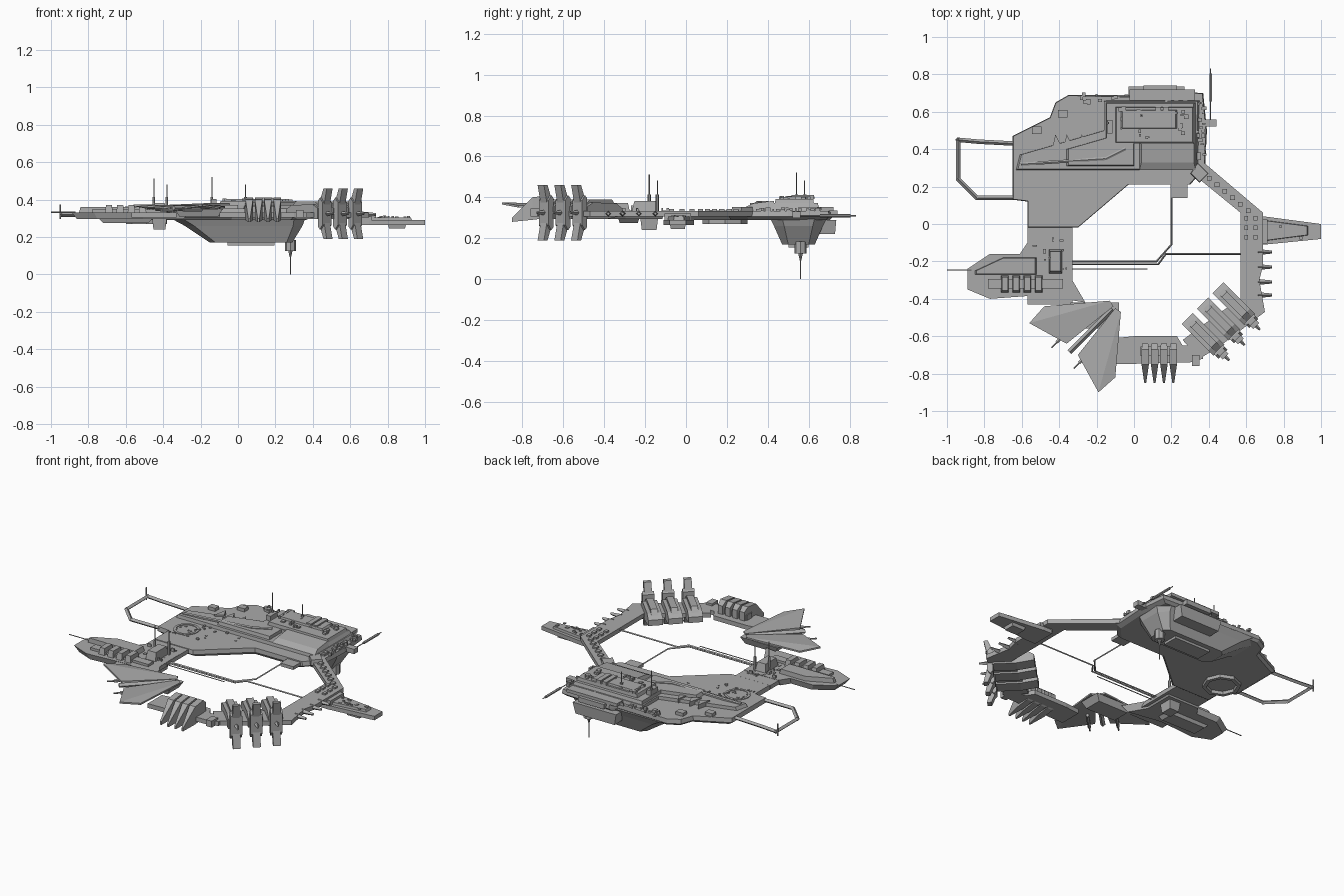
import bpy, bmesh, math, random
from mathutils import Vector, Matrix

if "Cube" in bpy.data.objects:
    bpy.data.objects.remove(bpy.data.objects["Cube"])
random.seed(4)

hull_grey = bpy.data.materials.new("hull_grey")
hull_grey.use_nodes = True
hull_grey.diffuse_color = (.4, .4, .4, 1)
shader = hull_grey.node_tree.nodes["Principled BSDF"]
shader.inputs["Base Color"].default_value = hull_grey.diffuse_color

# Shared heights: underside and top of the flat frame, and the roof levels
UNDER, FRAME, DECK = .305, .32, .332
HOUSE, BRIDGE, ROOF = .352, .372, .392


def finish(name, bm):
    bmesh.ops.recalc_face_normals(bm, faces=bm.faces)
    mesh = bpy.data.meshes.new(name)
    bm.to_mesh(mesh)
    bm.free()
    mesh.materials.append(hull_grey)
    bpy.context.collection.objects.link(bpy.data.objects.new(name, mesh))


def loft(name, *layers):
    """Skin matching rings of points and cap both ends."""
    bm = bmesh.new()
    rings = [[bm.verts.new(point) for point in layer] for layer in layers]
    for low, high in zip(rings, rings[1:]):
        for i in range(len(low)):
            bm.faces.new((low[i - 1], low[i], high[i], high[i - 1]))
    bm.faces.new(rings[0])
    bm.faces.new(rings[-1])
    finish(name, bm)


def at_height(outline, z):
    return [(x, y, z) for x, y in outline]


def scaled(outline, factor):
    middle = sum((Vector(p) for p in outline), Vector((0, 0))) / len(outline)
    return [middle.lerp(Vector(p), factor) for p in outline]


def plate(name, outline, base=UNDER, top=DECK, top_scale=1, base_scale=1):
    loft(name, at_height(scaled(outline, base_scale), base), at_height(scaled(outline, top_scale), top))


def rectangle(at, size):
    (x, y), (w, d) = at, (size[0] / 2, size[1] / 2)
    return [(x - w, y - d), (x + w, y - d), (x + w, y + d), (x - w, y + d)]


def chamfered(at, size, cut):
    """Rectangle with its four corners cut off."""
    (x, y), (w, d) = at, (size[0] / 2, size[1] / 2)
    corner = [(w - cut, -d), (w, cut - d), (w, d - cut), (w - cut, d)]
    return [(x + u, y + v) for u, v in corner] + [(x - u, y - v) for u, v in corner]


def box(name, at, size, base, height, top_scale=1, base_scale=1):
    plate(name, rectangle(at, size), base, base + height, top_scale, base_scale)


def rod(name, *path, radius=.003, tip=None, sides=6):
    """Straight bars joining the points of a path."""
    bm = bmesh.new()
    for start, end in zip(path, path[1:]):
        start, end = Vector(start), Vector(end)
        along = end - start
        turn = along.to_track_quat('Z', 'Y').to_matrix().to_4x4()
        bmesh.ops.create_cone(bm, cap_ends=True, segments=sides, radius1=radius,
                              radius2=radius if tip is None else tip, depth=along.length + radius,
                              matrix=Matrix.Translation((start + end) / 2) @ turn)
    finish(name, bm)


def details(name, count, at, size, base, height=.02, width=.025):
    """Scattered small boxes on a deck."""
    bm = bmesh.new()
    for _ in range(count):
        x, y = (c + s * random.uniform(-.5, .5) for c, s in zip(at, size))
        w, d, h = (limit * random.uniform(.3, 1) for limit in (width, width, height))
        place = Matrix.Translation((x, y, base + h / 2)) @ Matrix.Diagonal((w, d, h, 1))
        bmesh.ops.create_cube(bm, size=1, matrix=place)
    finish(name, bm)


def rim(name, at, radius, base, top, sides):
    """Flat ring standing on a deck."""
    bm = bmesh.new()
    turns = [i * math.tau / sides for i in range(sides)]
    rings = [[bm.verts.new((at[0] + r * math.cos(t), at[1] + r * math.sin(t), z)) for t in turns]
             for r, z in ((radius, base), (radius, top), (radius * .8, top), (radius * .8, base))]
    for k in range(len(rings)):
        a, b = rings[k - 1], rings[k]
        for i in range(sides):
            bm.faces.new((a[i - 1], a[i], b[i], b[i - 1]))
    finish(name, bm)


# Main deck
deck = [(-.57, -.02), (-.57, .12), (-.65, .13), (-.65, .47), (-.45, .57), (-.42, .65), (-.35, .69),
        (0, .68), (.03, .72), (.37, .7), (.39, .5), (.38, .3), (.3, .21), (-.03, .21), (-.3, -.02)]
plate("main_deck", deck, top_scale=.99)
plate("main_deck_underside", deck, base=.29, top=UNDER, base_scale=.95)
box("stern_ledge", at=(.14, .72), size=(.18, .04), base=UNDER, height=.03)
box("stern_block", at=(.15, .69), size=(.35, .06), base=DECK, height=.02)

# Keel hull, pod and mast below the deck
loft("keel_hull", at_height(chamfered((0, .55), (.72, .28), .06), .3),
     at_height(chamfered((.03, .55), (.63, .24), .05), .26),
     at_height(chamfered((.07, .55), (.44, .16), .03), .17))
box("keel_plate", at=(.07, .55), size=(.25, .1), base=.155, height=.02)
box("stern_pod", at=(.12, .67), size=(.3, .13), base=.22, height=.07, base_scale=.9)
for x in (.03, .12, .21):
    rod("stern_engine", (x, .68, .255), (x, .72, .255), radius=.02, sides=8)
rod("keel_mast", (.28, .56, .2), (.28, .56, .002))
rod("keel_sensor", (.28, .56, .17), (.28, .56, .14), radius=.03, sides=8)
rod("keel_sensor_cone", (.28, .56, .14), (.28, .56, .1), radius=.016, tip=.004, sides=8)

# Stepped superstructure
plate("long_house", [(-.63, .29), (-.61, .37), (-.16, .5), (-.16, .66), (.35, .66), (.34, .29)],
      base=DECK, top=HOUSE, top_scale=.98)
plate("bridge_base", [(-.36, .31), (-.36, .4), (-.15, .46), (-.15, .65), (.33, .65), (.33, .43), (0, .43), (0, .31)],
      base=HOUSE, top=BRIDGE, top_scale=.97)
loft("bow_ramp", [(x, y, HOUSE) for x, y in rectangle((.18, .36), (.3, .14))],
     [(x, y, BRIDGE + (y - .34) / 8) for x, y in rectangle((.18, .38), (.28, .1))])
box("bridge", at=(.11, .53), size=(.42, .19), base=BRIDGE, height=.02, top_scale=.97)
box("bridge_roof", at=(.08, .56), size=(.3, .1), base=ROOF, height=.012, top_scale=.95)
for x in (.13, .17):
    box("roof_vent", at=(x, .57), size=(.03, .11), base=ROOF, height=.02)
for x in (-.42, -.36, -.28):
    plate("deck_fin", [(x - .02, .39), (x + .03, .42), (x, .48)], base=DECK, top=.36)
rod("deck_pipe", (-.6, .32, HOUSE), (-.15, .35, BRIDGE), (-.05, .4, BRIDGE), radius=.01)
box("deck_crane", at=(-.13, .52), size=(.03, .07), base=HOUSE, height=.05)
for x, y in ((-.52, .5), (-.38, .59)):
    box("deck_hatch", at=(x, y), size=(.05, .04), base=DECK, height=.02)
details("deck_details", 25, at=(-.35, .2), size=(.4, .2), base=DECK, height=.008, width=.015)
details("stern_details", 30, at=(0, .67), size=(.6, .05), base=DECK)
details("bridge_details", 30, at=(.1, .54), size=(.36, .16), base=ROOF, height=.015)
details("side_details", 25, at=(.36, .5), size=(.04, .3), base=DECK)

# Round pad, and an eight-sided rim below it
rim("landing_pad_rim", at=(-.49, .19), radius=.075, base=DECK, top=DECK + .004, sides=24)
rim("belly_rim", at=(-.49, .19), radius=.11, base=.27, top=.3, sides=8)

# Masts and the stern boom
for x, y, top in ((-.45, -.18, .51), (-.38, -.14, .48), (-.14, .54, .52), (.04, .58, .48)):
    rod("mast", (x, y, FRAME), (x, y, top))
    rod("mast_foot", (x, y, FRAME), (x, y, .41), radius=.008)
rod("stern_boom", (.41, .53, .31), (.41, .83, .31))
rod("stern_boom_root", (.41, .66, .31), (.41, .8, .31), radius=.008)
box("boom_bracket", at=(.4, .54), size=(.08, .04), base=.3, height=.03)

# Side loop
loop = [(-.64, .43), (-.83, .44), (-.94, .45), (-.94, .24), (-.84, .14), (-.64, .14)]
rod("side_loop", *at_height(loop, FRAME), radius=.012, sides=4)
rod("loop_mast", (-.95, .45, .3), (-.95, .45, .37), radius=.005)

# Neck and outrigger
box("neck", at=(-.45, -.225), size=(.24, .41), base=UNDER, height=.025)
plate("outrigger", [(-.57, -.1), (-.61, -.16), (-.77, -.16), (-.89, -.24), (-.89, -.35), (-.77, -.4),
                    (-.5, -.38), (-.26, -.42), (-.33, -.3), (-.33, -.1)], base=.295, base_scale=.9)
plate("outrigger_house", [(-.85, -.25), (-.7, -.18), (-.52, -.18), (-.52, -.27), (-.85, -.27)],
      base=DECK, top=.36, top_scale=.95)
box("outrigger_rail", at=(-.58, -.32), size=(.4, .05), base=DECK, height=.015)
for i in range(4):
    box("rail_pod", at=(-.69 + i * .06, -.32), size=(.04, .09), base=DECK, height=.04, top_scale=.8)
box("gun_house", at=(-.42, -.2), size=(.07, .13), base=DECK, height=.05, top_scale=.8)
box("neck_keel", at=(-.42, -.18), size=(.08, .09), base=.24, height=.07, base_scale=.8)
box("outrigger_keel", at=(-.6, -.28), size=(.3, .11), base=.275, height=.03, base_scale=.8)
rod("outrigger_boom", (-.87, -.245, DECK), (-.997, -.245, DECK))
details("neck_details", 25, at=(-.45, -.18), size=(.18, .2), base=FRAME, height=.03)

# Swept twin fins, mirrored over the diagonal
tip, notch, gap = Vector((-.56, -.53, .375)), Vector((-.36, -.64, .36)), Vector((-.11, -.44, .365))
inner, edge = Vector((-.13, -.41, .365)), Vector((-.48, -.44, .36))
thickness = Vector((0, 0, .01))
for mirrored in (False, True):
    for name, outline in (("fin_upper", (tip, notch, gap, inner)), ("fin_lower", (tip, inner, edge))):
        if mirrored:
            outline = [Vector((p.y + .34, p.x - .34, p.z)) for p in outline]
        loft(name, [p - thickness for p in outline], outline)
rod("fin_spine", (-.12, -.46, .355), (-.34, -.68, .355), radius=.014, sides=4)
for muzzle in (Vector((-.44, -.66, .345)), Vector((-.32, -.77, .345))):
    aft = Vector((.03, .03, 0))
    rod("fin_gun_barrel", muzzle, muzzle + aft, radius=.005)
    rod("fin_gun", muzzle + aft, muzzle + aft * 4, radius=.01)
box("fin_mount", at=(-.21, -.49), size=(.26, .14), base=.31, height=.04, base_scale=.8)

# Front plate with four claws
plate("front_plate", [(-.1, -.61), (0, -.6), (.23, -.6), (.26, -.65), (.37, -.65), (.37, -.72), (.3, -.74), (-.1, -.75)])
box("claw_beam", at=(.13, -.68), size=(.19, .05), base=FRAME, height=.045)
box("plate_block", at=(.33, -.73), size=(.04, .06), base=UNDER, height=.04)
claw = ((-.64, .016, .32, .385), (-.67, .02, .3, .41), (-.75, .02, .29, .4), (-.85, .005, .28, .3))
for i in range(4):
    x = .06 + i * .05
    loft("claw", *[[(x - w, y, low), (x + w, y, low), (x + w, y, high), (x - w, y, high)] for y, w, low, high in claw])

# Corner frame and its three vertical blades
plate("corner_frame", [(.26, -.62), (.35, -.72), (.45, -.66), (.7, -.47), (.67, -.4), (.57, -.4), (.45, -.48)])
outward, sideways, up = Vector((1, -1, 0)).normalized(), Vector((1, 1, 0)).normalized(), Vector((0, 0, 1))


def blade_part(name, origin, half_width, profile):
    """Outward and upward profile, thickened sideways."""
    loft(name, *[[origin + outward * out + up * rise + sideways * side for out, rise in profile]
                 for side in (-half_width, half_width)])


for i in range(3):
    root = Vector((.285, -.505, .325)) + Vector((.082, .082, 0)) * i
    blade_part("blade_body", root, .042, [(0, -.015), (0, .02), (.04, .045), (.2, .05), (.24, .03), (.24, -.03), (.1, -.03)])
    blade_part("blade_ridge", root, .02, [(.02, .03), (.05, .065), (.2, .065), (.24, .03)])
    for flip in (1, -1):
        blade_part("blade_wall", root, .034, [(.235, 0), (.235, .07 * flip), (.25, .085 * flip), (.27, .06 * flip), (.27, 0)])
        blade_part("blade_tip", root, .022, [(.235, .06 * flip), (.265, .135 * flip), (.29, .135 * flip), (.27, .05 * flip)])
    rod("blade_spike", root + outward * .26, root + outward * .31, radius=.015, tip=.006, sides=4)

# Truss and ring frame
plate("truss", [(.3, .28), (.36, .34), (.69, .06), (.69, -.02), (.57, -.02), (.57, .06)])
for i in range(7):
    spot = Vector((.36, .28)).lerp(Vector((.61, .07)), i / 6)
    box("truss_block", at=spot, size=(.025, .025), base=DECK, height=.01)
plate("truss_joint", [(.3, .27), (.35, .22), (.4, .27), (.34, .33)], base=FRAME, top=HOUSE, top_scale=.9)
plate("ring_frame", [(.57, .06), (.57, -.42), (.62, -.48), (.7, -.47), (.67, -.3), (.69, -.22), (.69, .06)])
for x in (.6, .65):
    for y in (.03, -.02, -.07):
        box("frame_block", at=(x, y), size=(.02, .025), base=DECK, height=.01)
for y in (-.15, -.23, -.31, -.38):
    rod("frame_spike", (.67, y, FRAME), (.73, y, FRAME), radius=.016, tip=.008, sides=4)

# Tapered side pod
plate("side_pod", [(.64, .04), (.7, .04), (1, 0), (1, -.08), (.7, -.11), (.64, -.11)], base=.265, top=.29)
plate("side_pod_house", [(.7, .02), (.93, -.01), (.93, -.06), (.7, -.09)], base=.29, top=UNDER, top_scale=.95)
box("side_pod_keel", at=(.85, -.04), size=(.1, .08), base=.245, height=.03, base_scale=.85)
box("side_pod_link", at=(.67, -.04), size=(.09, .13), base=.28, height=.04)
details("side_pod_details", 14, at=(.82, -.04), size=(.2, .07), base=UNDER, height=.01, width=.02)

# Cross cables
rod("cable_long", *at_height([(-.33, -.2), (.12, -.2), (.2, -.11), (.2, .22)], FRAME), radius=.005, sides=4)
rod("cable_short", *at_height([(-.33, -.215), (.13, -.215), (.17, -.16), (.58, -.16)], FRAME), radius=.005, sides=4)
rod("cable_boom", (-.34, -.24, FRAME), (.07, -.24, FRAME))
box("cable_mount", at=(.24, .18), size=(.09, .08), base=UNDER, height=.02)
